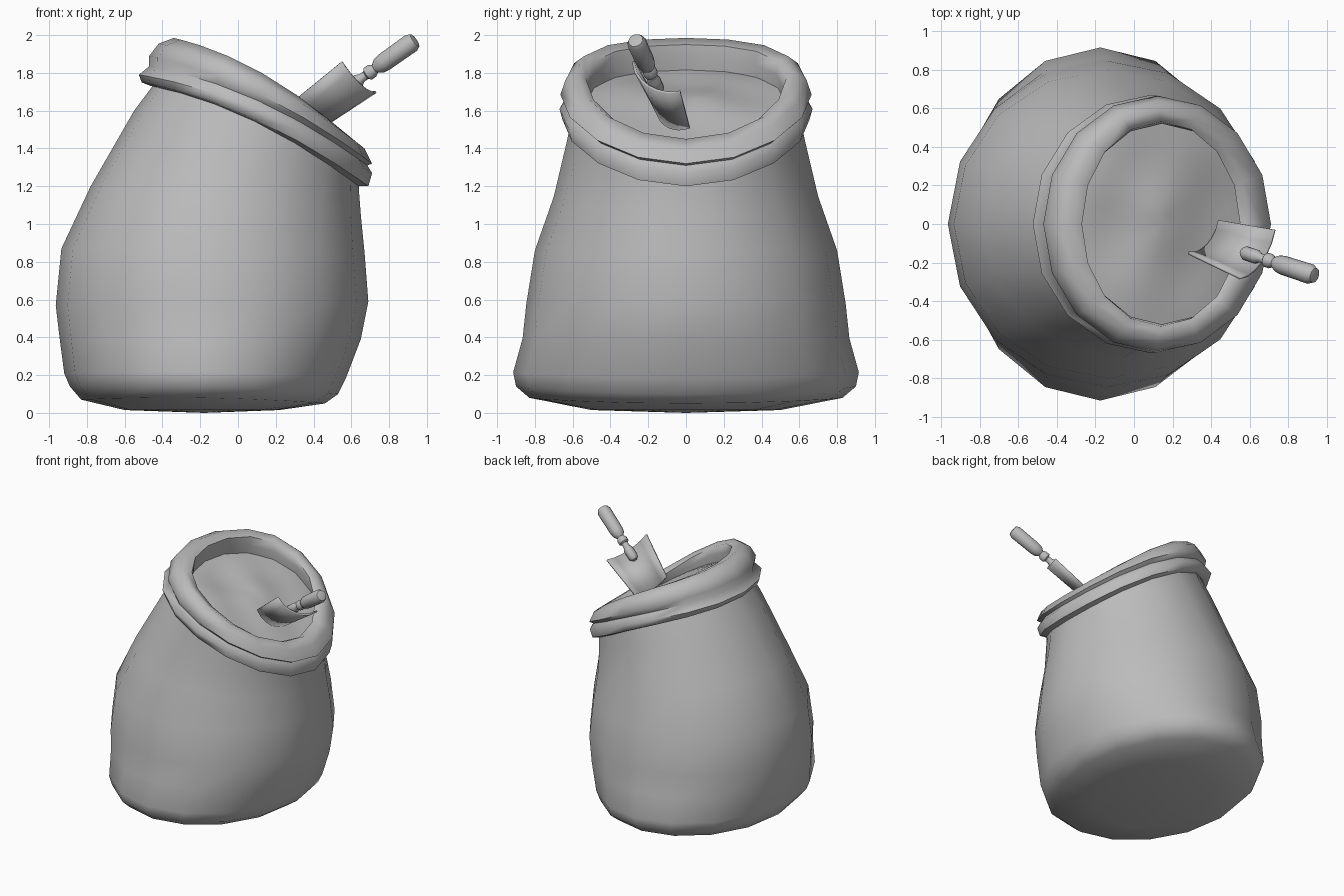
import bpy, bmesh, math
from mathutils import Vector

old = bpy.data.objects.get("Cube")
if old:
    bpy.data.objects.remove(old)

grey = bpy.data.materials.new("plain grey")
grey.use_nodes = True
colour = (0.5, 0.5, 0.5, 1)
grey.diffuse_color = colour
grey.node_tree.nodes["Principled BSDF"].inputs["Base Color"].default_value = colour

SIDES = 16


def finish(bm, name, angle):
    bmesh.ops.recalc_face_normals(bm, faces=bm.faces)
    mesh = bpy.data.meshes.new(name)
    bm.to_mesh(mesh)
    bm.free()
    obj = bpy.data.objects.new(name, mesh)
    bpy.context.collection.objects.link(obj)
    mesh.materials.append(grey)
    bpy.ops.object.select_all(action='DESELECT')
    obj.select_set(True)
    bpy.context.view_layer.objects.active = obj
    bpy.ops.object.shade_smooth_by_angle(angle=math.radians(angle))
    return obj


def bridge(bm, rings):
    for a, b in zip(rings, rings[1:]):
        n = len(a)
        for i in range(n):
            j = (i + 1) % n
            bm.faces.new((a[i], a[j], b[j], b[i]))


def tilted_ring(bm, left_x, left_z, right_x, right_z, half_y, bow=0.0, sides=SIDES):
    """Oval loop between a left and a right point, its middle raised by bow."""
    ring = []
    for i in range(sides):
        a = math.tau * i / sides
        t = (1 + math.cos(a)) / 2
        s = math.sin(a)
        ring.append(bm.verts.new((left_x + (right_x - left_x) * t, half_y * s,
                                  left_z + (right_z - left_z) * t + bow * s * s)))
    return ring


# Sack body: slumped, leaning loft with a slightly domed base
body_rings = [
    (-0.60, 0.015, 0.22, 0.015, 0.50, 0),
    (-0.83, 0.07, 0.46, 0.05, 0.83, 0.02),
    (-0.89, 0.14, 0.53, 0.10, 0.90, 0.02),
    (-0.92, 0.21, 0.57, 0.18, 0.915, 0.02),
    (-0.945, 0.40, 0.65, 0.39, 0.865, 0),
    (-0.965, 0.57, 0.69, 0.59, 0.845, 0),
    (-0.935, 0.87, 0.67, 0.85, 0.80, 0),
    (-0.78, 1.20, 0.65, 1.05, 0.70, 0.02),
    (-0.55, 1.60, 0.64, 1.18, 0.63, 0.05),
    (-0.43, 1.76, 0.64, 1.26, 0.60, 0.08),
]
bm = bmesh.new()
rings = [tilted_ring(bm, *r) for r in body_rings]
bridge(bm, rings)
centre = bm.verts.new((-0.18, 0, 0))
for i in range(SIDES):
    bm.faces.new((centre, rings[0][(i + 1) % SIDES], rings[0][i]))
finish(bm, "sack_body", 60)

# Rolled cuff: lower lip, groove, fat upper roll and inner wall
cuff_rings = [
    (-0.43, 1.76, 0.62, 1.25, 0.59),
    (-0.46, 1.73, 0.63, 1.20, 0.61),
    (-0.51, 1.75, 0.69, 1.20, 0.655),
    (-0.525, 1.79, 0.71, 1.27, 0.67),
    (-0.47, 1.835, 0.685, 1.31, 0.635),
    (-0.47, 1.89, 0.71, 1.32, 0.665),
    (-0.42, 1.955, 0.67, 1.40, 0.64),
    (-0.34, 1.985, 0.60, 1.45, 0.585),
    (-0.27, 1.95, 0.55, 1.43, 0.53),
    (-0.28, 1.88, 0.57, 1.37, 0.52),
    (-0.31, 1.78, 0.60, 1.28, 0.53),
]
bm = bmesh.new()
bridge(bm, [tilted_ring(bm, *r, bow=0.08) for r in cuff_rings])
finish(bm, "rolled_cuff", 60)

# Lumpy filling: mounded disc with gentle waves
bm = bmesh.new()
fill_sides, steps = 32, 9
loops = []
for k in range(steps):
    r = 1 - k / steps
    loops.append(tilted_ring(bm, 0.145 - 0.455 * r, 1.59 + 0.23 * r,
                             0.145 + 0.455 * r, 1.59 - 0.23 * r, 0.53 * r,
                             0.05 * r, fill_sides))
bridge(bm, loops)
top = bm.verts.new((0.145, 0, 1.59))
for i in range(fill_sides):
    bm.faces.new((top, loops[-1][i], loops[-1][(i + 1) % fill_sides]))
for v in bm.verts:
    x, y, _ = v.co
    r2 = min(1, ((x - 0.145) / 0.455) ** 2 + (y / 0.53) ** 2)
    wave = math.sin(9 * x + 3 * y) * math.cos(8 * y - 2 * x)
    v.co.z += (1 - r2) * (0.05 + 0.03 * wave)
finish(bm, "filling", 60)

# Scoop blade: open trough that sags between its two long edges
upper_a, upper_b = Vector((0.55, -0.28, 1.86)), Vector((0.73, -0.03, 1.70))
tip_a, tip_b = Vector((0.28, -0.15, 1.64)), Vector((0.44, 0.02, 1.51))
sag = (upper_a - tip_a).cross(upper_b - upper_a).normalized() * -0.07
bm = bmesh.new()
rows = []
for a, b in ((tip_a, tip_b), (upper_a, upper_b)):
    rows.append([bm.verts.new(a.lerp(b, i / 6) + sag * math.sin(math.pi * i / 6) ** 0.7)
                 for i in range(7)])
for i in range(6):
    bm.faces.new((rows[0][i], rows[0][i + 1], rows[1][i + 1], rows[1][i]))
blade = finish(bm, "scoop_blade", 40)
thick = blade.modifiers.new("thickness", 'SOLIDIFY')
thick.thickness = 0.014
thick.offset = 0

# Scoop handle: turned profile of (distance along axis, radius)
start, end = Vector((0.56, -0.145, 1.705)), Vector((0.94, -0.268, 1.975))
axis = (end - start).normalized()
length = (end - start).length
turn = axis.to_track_quat('Z', 'Y')
profile = [(0, 0.02), (0.02, 0.036), (0.10, 0.036), (0.12, 0.024), (0.15, 0.024),
           (0.16, 0.038), (0.19, 0.038), (0.21, 0.026), (0.235, 0.044),
           (0.27, 0.05), (length - 0.03, 0.052), (length - 0.005, 0.04), (length, 0.02)]
bm = bmesh.new()
rings = []
for d, r in profile:
    rings.append([bm.verts.new(start + axis * d + turn @ Vector(
        (r * math.cos(math.tau * i / 10), r * math.sin(math.tau * i / 10), 0)))
        for i in range(10)])
bridge(bm, rings)
bm.faces.new(rings[0])
bm.faces.new(rings[-1])
finish(bm, "scoop_handle", 50)
